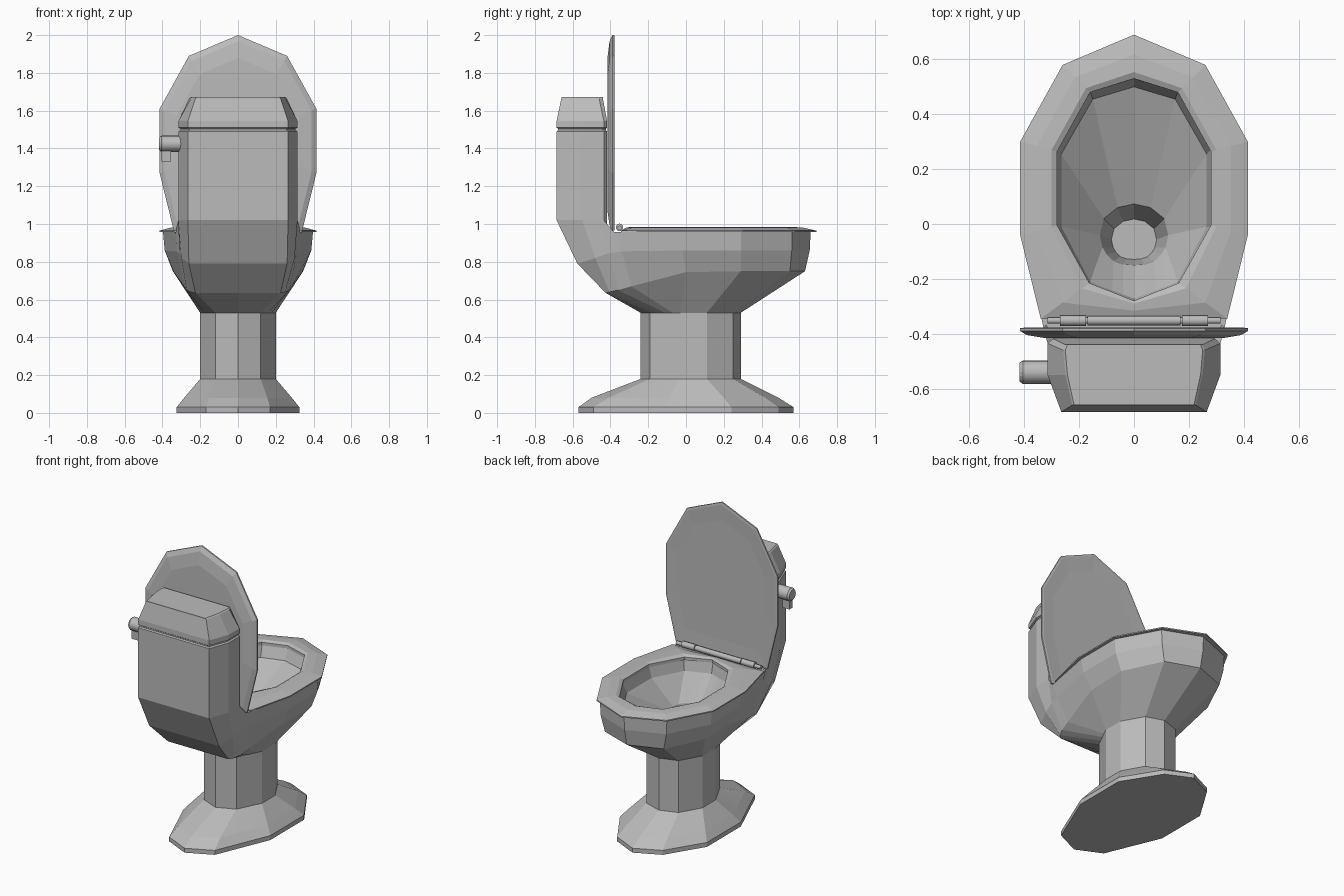
import bpy, bmesh
from mathutils import Vector

cube = bpy.data.objects.get("Cube")
if cube:
    bpy.data.objects.remove(cube, do_unlink=True)

ceramic = bpy.data.materials.new("grey ceramic")
ceramic.use_nodes = True
COLOR = (0.5, 0.5, 0.5, 1)
ceramic.diffuse_color = COLOR
ceramic.node_tree.nodes["Principled BSDF"].inputs["Base Color"].default_value = COLOR


def finish(bm, name):
    bmesh.ops.recalc_face_normals(bm, faces=bm.faces)
    mesh = bpy.data.meshes.new(name)
    bm.to_mesh(mesh)
    bm.free()
    mesh.materials.append(ceramic)
    ob = bpy.data.objects.new(name, mesh)
    bpy.context.collection.objects.link(ob)
    return ob


def loft(name, rings, closed=False):
    """Skin mirrored half rings; cap the ends, or join last ring to first."""
    bm = bmesh.new()
    loops = []
    for half in rings:
        full = list(half) + [(-x, y, z) for x, y, z in reversed(half) if x > 0]
        loops.append([bm.verts.new(p) for p in full])
    n = len(loops[0])
    pairs = list(zip(loops, loops[1:]))
    if closed:
        pairs.append((loops[-1], loops[0]))
    else:
        bm.faces.new(loops[0])
        bm.faces.new(loops[-1])
    for a, b in pairs:
        for i in range(n):
            j = (i + 1) % n
            bm.faces.new((a[i], a[j], b[j], b[i]))
    return finish(bm, name)


def level(outline, z):
    return [(x, y, z) for x, y in outline]


def blend(a, b, t):
    return [tuple(Vector(p).lerp(Vector(q), t)) for p, q in zip(a, b)]


def fill_side(outline):
    """Add three in-line points on the edge from the rear quarter to the side."""
    return outline[:2] + [tuple(Vector(outline[1]).lerp(Vector(outline[2]), k / 4))
                          for k in (1, 2, 3)] + outline[2:]


def rod(name, x0, x1, y, z, r0, r1, sides=10):
    bm = bmesh.new()
    bmesh.ops.create_cone(bm, cap_ends=True, segments=sides, radius1=r0, radius2=r1, depth=x1 - x0)
    for v in bm.verts:
        v.co = (v.co.z + (x0 + x1) / 2, v.co.x + y, v.co.y + z)
    ob = finish(bm, name)
    for p in ob.data.polygons:
        p.use_smooth = abs(p.normal.x) < 0.5
    return ob


# Pedestal and bowl: half outlines running from tank side to bowl tip
foot = fill_side([(0, -.57), (.17, -.49), (.325, -.12), (.325, .24), (.17, .49), (0, .57)])
ankle = fill_side([(0, -.5), (.155, -.41), (.285, -.09), (.285, .2), (.155, .42), (0, .49)])
stem = fill_side([(0, -.24), (.12, -.19), (.2, -.03), (.2, .11), (.12, .25), (0, .29)])
belly = [(0, -.425, .635), (.225, -.425, .635), (.25, -.405, .64), (.272, -.36, .65),
         (.285, -.29, .67), (.34, 0, .745), (.345, .29, .75), (.22, .55, .75), (0, .63, .75)]
shoulder = [(0, -.575, .79), (.26, -.575, .79), (.3, -.48, .82), (.312, -.41, .845),
            (.325, -.34, .855), (.388, -.02, .86), (.388, .29, .86), (.245, .56, .86),
            (0, .655, .86)]
rim = [(0, -.685, 1.02), (.265, -.685, 1.02), (.315, -.55, 1.02), (.315, -.435, 1.02),
       (.33, -.38, .957), (.397, -.03, .957), (.397, .29, .957), (.25, .56, .957), (0, .66, .957)]
deck = [(0, -.5), (.2, -.5), (.25, -.47), (.28, -.44)] + [(x * .97, y * .97) for x, y, z in rim[4:]]
opening = [(0, -.272), (.04, -.257), (.08, -.242), (.12, -.227), (.16, -.21),
           (.265, -.01), (.265, .255), (.15, .455), (0, .5)]
mouth = [(x * 1.06, y * 1.06) for x, y in opening]
drain = [(0, -.15), (.04, -.147), (.075, -.135), (.1, -.11), (.115, -.085),
         (.125, -.04), (.11, .02), (.06, .06), (0, .073)]
trap = [(x * .66, y * .66 - .03) for x, y in drain]
loft("bowl_and_pedestal", [
    level(foot, 0), level(foot, .03), level(ankle, .08), level(stem, .18), level(stem, .53),
    belly, shoulder, rim, level(deck, .957), level(mouth, .957), level(opening, .885),
    level(drain, .72), level(trap, .58)])

# Tank with a narrow groove below its lid
tank = [(.265, -.685), (.315, -.55), (.315, -.435), (.295, -.418)]
tank_foot = [(x * .93, max(y, -.55)) for x, y in tank]
groove = [(x * .97, (y + .55) * .95 - .55) for x, y in tank]
lid_top = [(.225, -.66), (.25, -.55), (.258, -.46), (.25, -.44)]
loft("tank", [level(tank_foot, .93), level(tank, 1.02), level(tank, 1.49),
              level(groove, 1.497), level(groove, 1.51)])
loft("tank_lid", [level(groove, 1.505), level(tank, 1.51), level(tank, 1.545),
                  level(lid_top, 1.665), level([(x * .97, y) for x, y in lid_top], 1.672)])

# Seat ring
seat_out = [(0, -.345), (.34, -.345), (.415, -.04), (.415, .30), (.26, .58), (0, .69)]
seat_in = [(0, -.28), (.163, -.215), (.28, -.005), (.28, .265), (.16, .48), (0, .53)]
outer, inner = level(seat_out, .965), level(seat_in, .965)


def shift_up(ring, dz):
    return [(x, y, z + dz) for x, y, z in ring]


loft("seat", [shift_up(outer, -.008), outer,
              shift_up(blend(outer, inner, .45), .016), shift_up(blend(outer, inner, .85), .02),
              shift_up(inner, .01), shift_up(inner, -.01)], closed=True)


# Upright seat cover, the seat outline turned up against the tank
def cover_ring(scale, y):
    mid = 1.45
    return [(x * scale, y, mid + (v + 1.31 - mid) * scale) for x, v in seat_out]


loft("seat_cover", [cover_ring(.78, -.381), cover_ring(.97, -.378), cover_ring(1, -.38),
                    cover_ring(1, -.39), cover_ring(.94, -.405), cover_ring(.78, -.416)])

# Hinge
rod("hinge_pin", -.315, .315, -.352, .98, .012, .012)
rod("hinge_middle", -.17, .17, -.352, .982, .018, .018)
for side, name in ((1, "left"), (-1, "right")):
    a, b = sorted((side * .175, side * .27))
    rod("hinge_" + name, a, b, -.352, .982, .02, .02)

# Flush handle
rod("flush_knob", -.405, -.29, -.54, 1.425, .043, .043, 16)
rod("flush_knob_cap", -.417, -.405, -.54, 1.425, .034, .043, 16)
bm = bmesh.new()
bmesh.ops.create_cube(bm, size=1)
for v in bm.verts:
    v.co = (v.co.x * .05 - .38, v.co.y * .035 - .54, v.co.z * .07 + 1.365)
finish(bm, "flush_lever")
